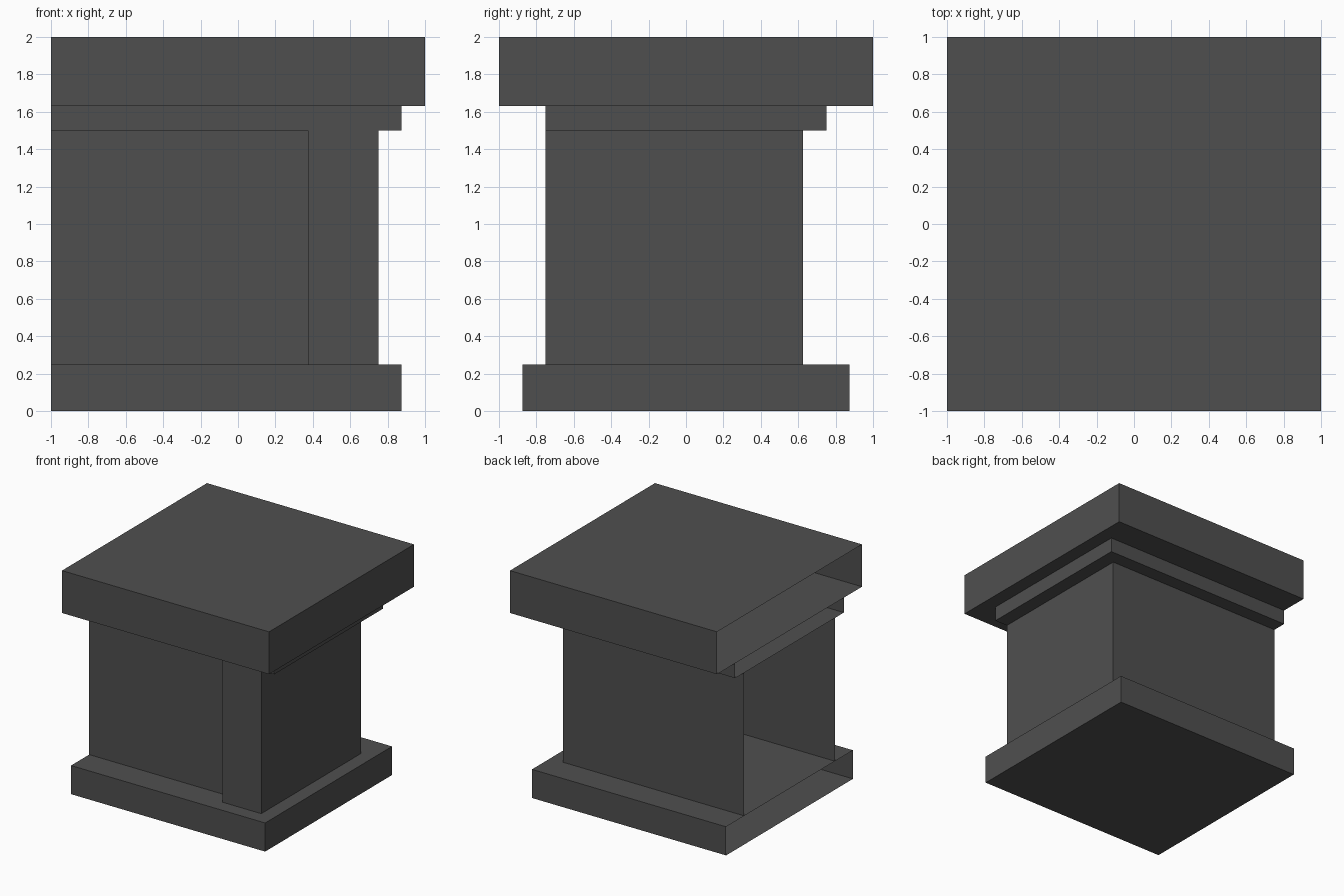
import bpy
import bmesh

default = bpy.data.objects.get("Cube")
if default:
    bpy.data.objects.remove(default, do_unlink=True)

# Single dark stone colour
stone = bpy.data.materials.new("dark_grey_stone")
stone.use_nodes = True
colour = (0.078, 0.078, 0.078, 1)
stone.diffuse_color = colour
stone.node_tree.nodes["Principled BSDF"].inputs["Base Color"].default_value = colour

OPEN_X = -1.0  # every tier is open on this side


def tier(name, outline, bottom, top, cap_bottom=True, cap_top=True):
    """Walls along an open outline, with optional flat caps."""
    bm = bmesh.new()
    low = [bm.verts.new((x, y, bottom)) for x, y in outline]
    high = [bm.verts.new((x, y, top)) for x, y in outline]
    for i in range(len(outline) - 1):
        bm.faces.new((low[i], low[i + 1], high[i + 1], high[i]))
    if cap_bottom:
        bm.faces.new(low[::-1])
    if cap_top:
        bm.faces.new(high)
    mesh = bpy.data.meshes.new(name)
    bm.to_mesh(mesh)
    bm.free()
    mesh.materials.append(stone)
    obj = bpy.data.objects.new(name, mesh)
    bpy.context.collection.objects.link(obj)
    return obj


def slab_outline(right, half_depth):
    return [(OPEN_X, -half_depth), (right, -half_depth),
            (right, half_depth), (OPEN_X, half_depth)]


# Base slab
tier("base", slab_outline(0.875, 0.875), 0, 0.25)

# Wall body with a corner pier standing forward at the front
pier_left, side, wall, pier_front = 0.375, 0.75, 0.625, -0.75
body = [(OPEN_X, -wall), (pier_left, -wall), (pier_left, pier_front),
        (side, pier_front), (side, wall), (OPEN_X, wall)]
tier("body", body, 0.25, 1.5, cap_bottom=False, cap_top=False)

# Moulding under the top slab
tier("moulding", slab_outline(0.875, 0.75), 1.5, 1.63, cap_top=False)

# Top slab
tier("top_slab", slab_outline(1.0, 1.0), 1.63, 2.0)
